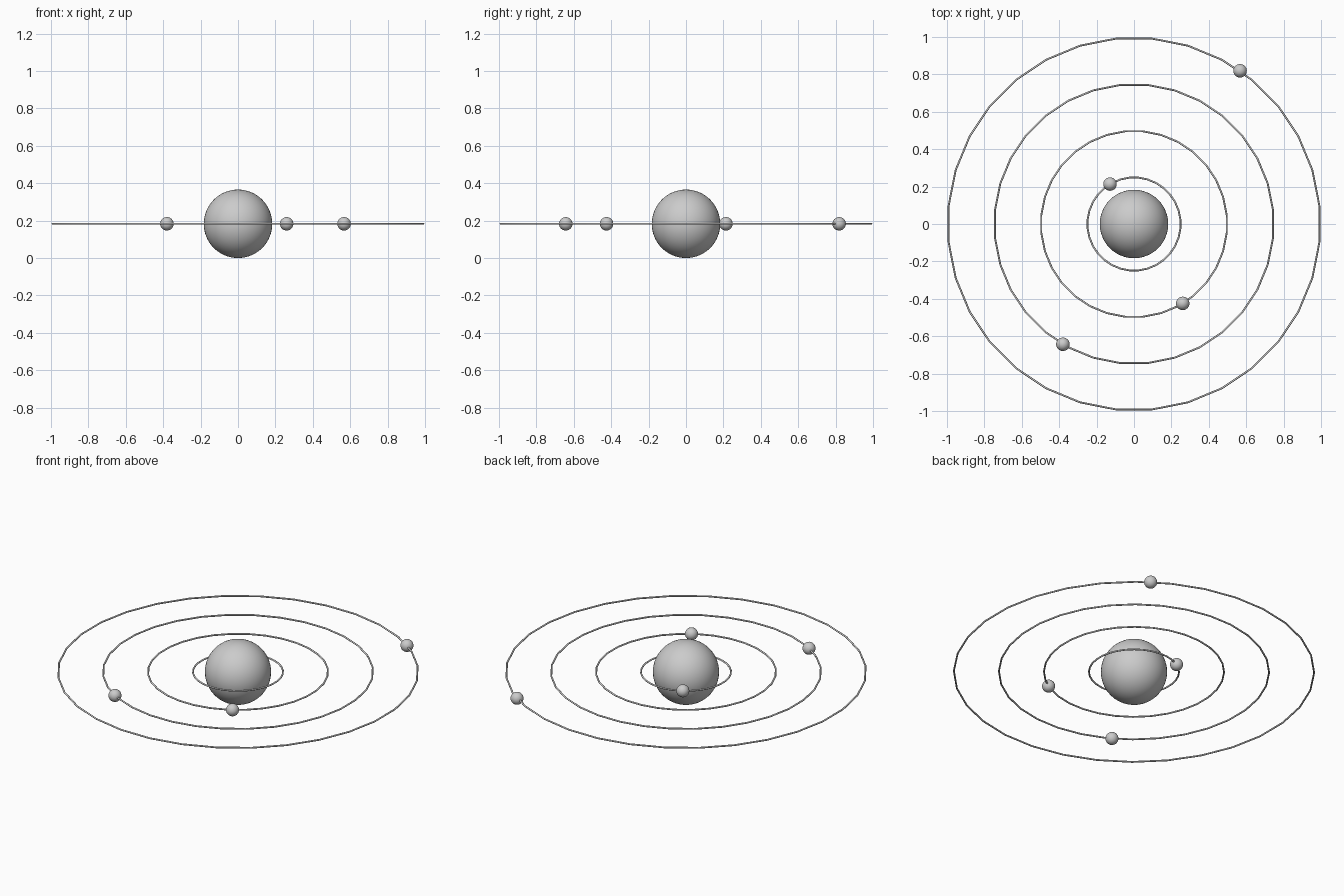
import bpy
from math import cos, sin, radians

if "Cube" in bpy.data.objects:
    bpy.data.objects.remove(bpy.data.objects["Cube"])

Z = 0.183      # height of the orbital plane
UNIT = 0.249   # spacing between orbits


def ball(name, loc, radius, segs, rings):
    bpy.ops.mesh.primitive_uv_sphere_add(segments=segs, ring_count=rings,
                                         radius=radius, location=loc)
    bpy.context.object.name = name
    bpy.ops.object.shade_smooth()


# central sun
ball("sun", (0, 0, Z), 0.183, 48, 32)

# orbit rings, each with one planet
for i, angle in enumerate((121, -58.5, -120.6, 55.3), 1):
    r = UNIT * i
    bpy.ops.mesh.primitive_torus_add(major_radius=r, minor_radius=0.005,
                                     major_segments=32, minor_segments=10,
                                     location=(0, 0, Z), rotation=(0, 0, radians(180 / 32)))
    bpy.context.object.name = f"orbit_ring_{i}"
    bpy.ops.object.shade_smooth()
    a = radians(angle)
    ball(f"planet_{i}", (r * cos(a), r * sin(a), Z), 0.036, 32, 16)
